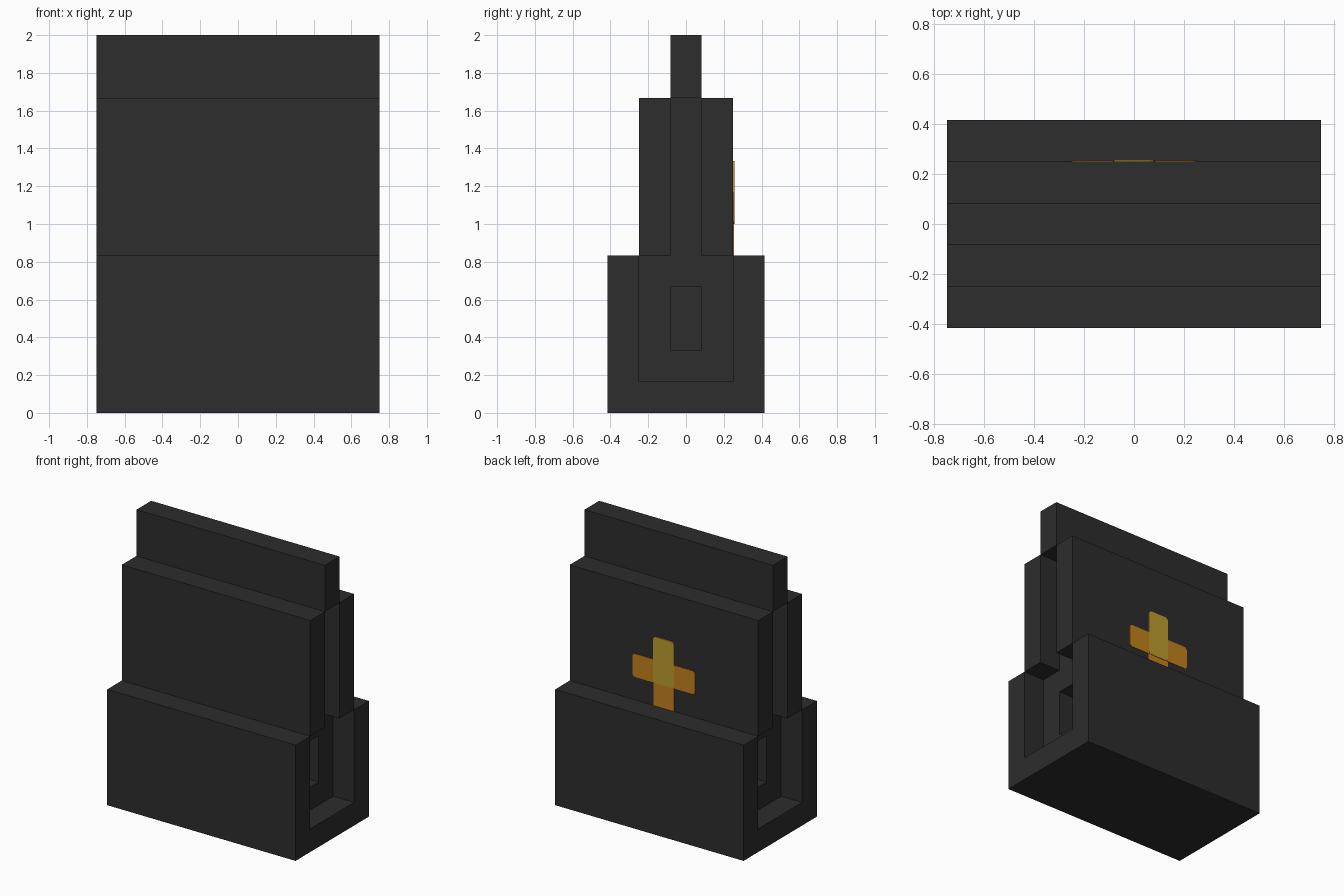
import bpy
import bmesh
from math import cos, sin, pi

U = 1 / 6            # base module of the design
HALF = 0.75          # half width

default = bpy.data.objects.get("Cube")
if default:
    bpy.data.objects.remove(default, do_unlink=True)


def material(name, color):
    m = bpy.data.materials.new(name)
    m.use_nodes = True
    m.diffuse_color = (*color, 1)
    bsdf = next(n for n in m.node_tree.nodes if n.type == 'BSDF_PRINCIPLED')
    bsdf.inputs["Base Color"].default_value = (*color, 1)
    return m


charcoal = material("charcoal", (0.026, 0.026, 0.026))
yellow = material("golden yellow", (0.50, 0.33, 0.025))
orange = material("amber orange", (0.54, 0.22, 0.012))


def prism(name, points, offset, mat=None):
    """Extrude a closed polygon of 3D points along an offset."""
    bm = bmesh.new()
    face = bm.faces.new([bm.verts.new(p) for p in points])
    out = bmesh.ops.extrude_face_region(bm, geom=[face])
    moved = [v for v in out["geom"] if isinstance(v, bmesh.types.BMVert)]
    bmesh.ops.translate(bm, verts=moved, vec=offset)
    bmesh.ops.recalc_face_normals(bm, faces=bm.faces)
    mesh = bpy.data.meshes.new(name)
    bm.to_mesh(mesh)
    bm.free()
    obj = bpy.data.objects.new(name, mesh)
    bpy.context.collection.objects.link(obj)
    if mat:
        mesh.materials.append(mat)
    return obj


def side_profile(name, yz, x0, x1, mat=None):
    """Mirror a half profile across y = 0 and extrude it along x."""
    full = yz + [(-y, z) for y, z in reversed(yz)]
    return prism(name, [(x0, y, z) for y, z in full], (x1 - x0, 0, 0), mat)


def carve(obj, half_y, z0, z1, depth_from, depth_to):
    """Cut the same recess into both ends of an object."""
    for s in (-1, 1):
        cutter = side_profile("recess_cutter", [(half_y, z0), (half_y, z1)],
                              s * depth_from, s * depth_to, charcoal)
        cutter.hide_render = True
        mod = obj.modifiers.new("recess", 'BOOLEAN')
        mod.operation = 'DIFFERENCE'
        mod.solver = 'EXACT'
        mod.object = cutter
        bpy.context.view_layer.objects.active = obj
        bpy.ops.object.modifier_apply(modifier=mod.name)
        bpy.data.objects.remove(cutter, do_unlink=True)


# Base block with open-topped end pockets and a deeper slot inside each
base = side_profile("base_block", [(2.5 * U, 0), (2.5 * U, 5 * U)], -HALF, HALF, charcoal)
carve(base, 1.5 * U, U, 5.5 * U, HALF - U, HALF + U)
carve(base, 0.5 * U, 2 * U, 4 * U, HALF - 2 * U, HALF - U / 2)

# Stepped upper body with a narrow groove at each end, under the top ridge
upper = side_profile("upper_body",
                     [(1.5 * U, 5 * U), (1.5 * U, 10 * U),
                      (0.5 * U, 10 * U), (0.5 * U, 12 * U)], -HALF, HALF, charcoal)
carve(upper, 0.5 * U, 4.5 * U, 10 * U, HALF - U, HALF + U)


def plate(name, half_x, z0, z1, thick, mat, r=0.025):
    """Thin rounded plate on the back face of the upper body."""
    corners = [(half_x - r, z1 - r, 0), (-half_x + r, z1 - r, 1),
               (-half_x + r, z0 + r, 2), (half_x - r, z0 + r, 3)]
    pts = []
    for cx, cz, q in corners:
        for i in range(5):
            a = (q + i / 4) * pi / 2
            pts.append((cx + r * cos(a), 1.5 * U, cz + r * sin(a)))
    return prism(name, pts, (0, thick, 0), mat)


# Cross emblem on the back: amber arms and foot, golden upper bar
plate("cross_foot", U / 2, 5 * U, 6.4 * U, 0.003, orange, 0.004)
plate("cross_arms", 1.5 * U, 6 * U, 7 * U, 0.004, orange)
plate("cross_upper_bar", U / 2, 6 * U, 8 * U, 0.006, yellow)
